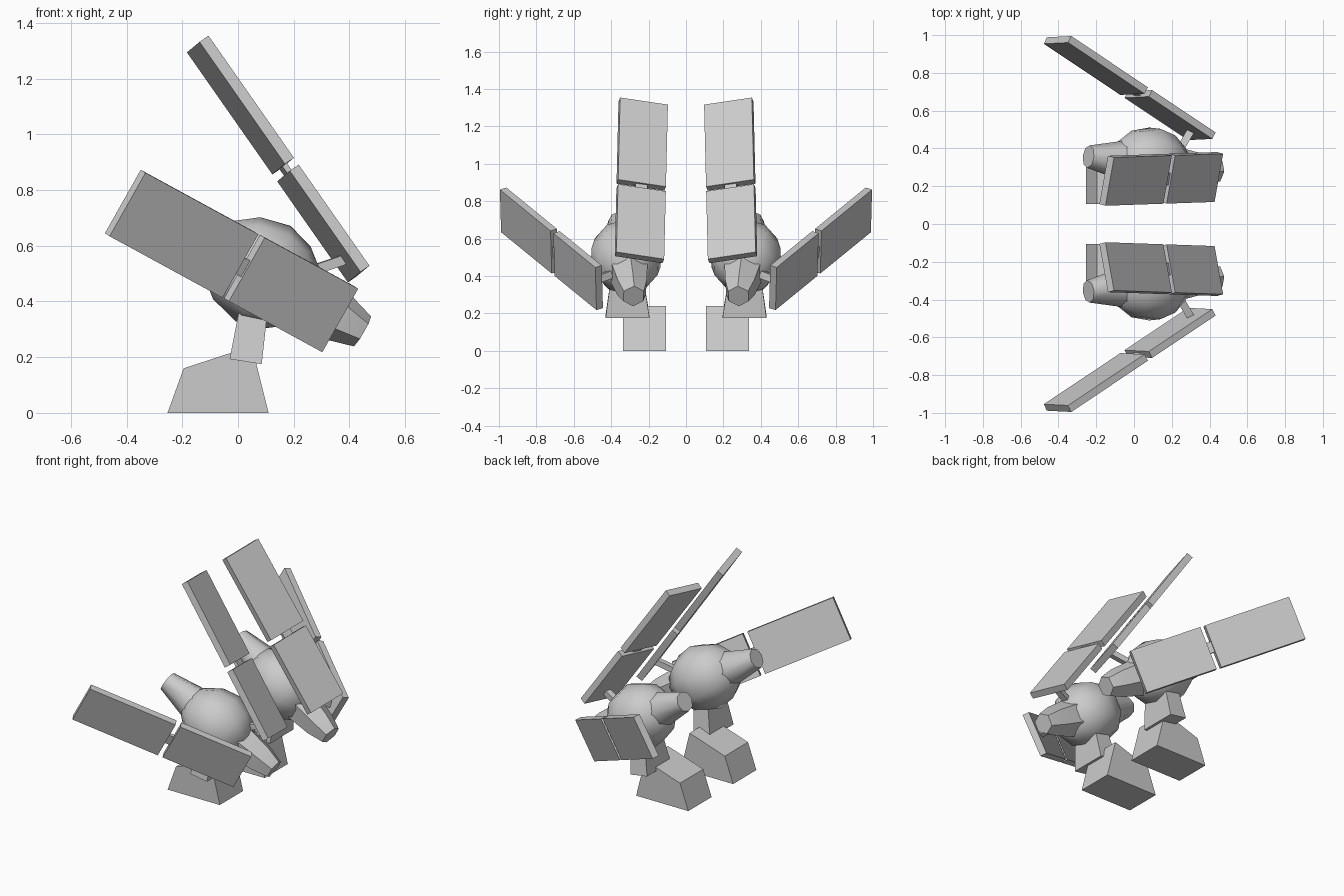
import bpy, bmesh, math
from mathutils import Vector

cube = bpy.data.objects.get("Cube")
if cube:
    bpy.data.objects.remove(cube)

grey = bpy.data.materials.new("plain grey")
grey.use_nodes = True
COLOUR = (0.6, 0.6, 0.6, 1)
grey.diffuse_color = COLOUR
grey.node_tree.nodes["Principled BSDF"].inputs["Base Color"].default_value = COLOUR


def finish(name, bm, smooth=None):
    """Turn a bmesh into an object mirrored across y = 0."""
    bmesh.ops.recalc_face_normals(bm, faces=bm.faces)
    mesh = bpy.data.meshes.new(name)
    bm.to_mesh(mesh)
    bm.free()
    mesh.materials.append(grey)
    obj = bpy.data.objects.new(name, mesh)
    bpy.context.collection.objects.link(obj)
    if smooth:
        bpy.ops.object.select_all(action='DESELECT')
        obj.select_set(True)
        bpy.context.view_layer.objects.active = obj
        bpy.ops.object.shade_smooth_by_angle(angle=math.radians(smooth))
    mirror = obj.modifiers.new("Mirror", 'MIRROR')
    mirror.use_axis = (False, True, False)
    mirror.use_mirror_merge = False
    return obj


def loft(name, rings, smooth=None):
    """Skin a stack of equal-length point rings and cap both ends."""
    bm = bmesh.new()
    loops = [[bm.verts.new(p) for p in ring] for ring in rings]
    n = len(loops[0])
    for a, b in zip(loops, loops[1:]):
        for i in range(n):
            j = (i + 1) % n
            bm.faces.new((a[i], a[j], b[j], b[i]))
    bm.faces.new(loops[0])
    bm.faces.new(loops[-1])
    return finish(name, bm, smooth)


def lathe(name, profile, sides, smooth):
    """Revolve (distance, radius) pairs around the tilted body axis."""
    rings = []
    for d, r in profile:
        turn = [math.tau * i / sides for i in range(sides)]
        rings.append([CENTRE + AXIS * d + (UP * math.cos(t) + SIDE * math.sin(t)) * r
                      for t in turn])
    return loft(name, rings, smooth)


def slab(name, corner, u, v, w):
    """Box spanned by three edge vectors from one corner."""
    base = [corner, corner + u, corner + u + v, corner + v]
    return loft(name, [base, [p + w for p in base]])


def strut(name, a, b, size):
    a, b = Vector(a), Vector(b)
    d = (b - a).normalized()
    u = d.cross(Vector((0, 0, 1))).normalized() * size
    v = d.cross(u).normalized() * size
    return slab(name, a - (u + v) / 2, u, v, b - a)


# Foot and neck
foot = [(-0.253, 0), (0.11, 0), (0.05, 0.24), (-0.195, 0.16)]
loft("foot", [[Vector((x, y, z)) for x, z in foot] for y in (-0.338, -0.107)])
loft("neck", [
    [Vector(p) for p in ((-0.03, -0.43, 0.193), (0.085, -0.43, 0.175),
                         (0.085, -0.195, 0.175), (-0.03, -0.195, 0.193))],
    [Vector(p) for p in ((0.01, -0.4, 0.4), (0.11, -0.4, 0.4),
                         (0.11, -0.23, 0.4), (0.01, -0.23, 0.4))]])

# Barrel body with a tapered nozzle at each end
CENTRE = Vector((0.09, -0.32, 0.5))
AXIS = Vector((0.86, 0.095, -0.5)).normalized()
SIDE = AXIS.cross(Vector((0, 0, 1))).normalized()
UP = SIDE.cross(AXIS)
lathe("body", [(-0.2, 0.1), (-0.11, 0.17), (0, 0.198), (0.1, 0.17), (0.19, 0.1)], 10, 60)
lathe("front_nozzle", [(0.1, 0.12), (0.32, 0.09), (0.415, 0.062)], 6, 50)
lathe("rear_nozzle", [(-0.1, 0.12), (-0.2, 0.1), (-0.385, 0.06)], 8, 60)


# Wings: two slabs joined by a small hinge
def wing(name, tip, along, across, flip):
    tip = Vector(tip)
    u = Vector(along).normalized()
    v = Vector(across)
    v = (v - u * v.dot(u)).normalized()
    n = u.cross(v) * flip
    width, thick, outer, gap, inner = 0.262, 0.04, 0.535, 0.03, 0.443
    slab(name + "_outer_panel", tip, u * outer, v * width, n * thick)
    slab(name + "_inner_panel", tip + u * (outer + gap), u * inner, v * width, n * thick)
    slab(name + "_hinge", tip + u * (outer - 0.01) + v * (width / 2 - 0.033) + n * 0.01,
         u * (gap + 0.02), v * 0.066, n * 0.02)


wing("side_wing", (-0.332, -0.995, 0.862), (0.765, 0.511, -0.417), (-0.126, 0.006, -0.222), 1)
wing("upper_wing", (-0.106, -0.352, 1.354), (0.578, -0.02, -0.826), (-0.047, 0.257, -0.036), -1)

# Struts from the body to the wings
strut("side_wing_strut", (0.2, -0.32, 0.44), (0.3, -0.492, 0.375), 0.04)
strut("upper_wing_strut", (0.19, -0.3, 0.485), (0.38, -0.25, 0.55), 0.035)
